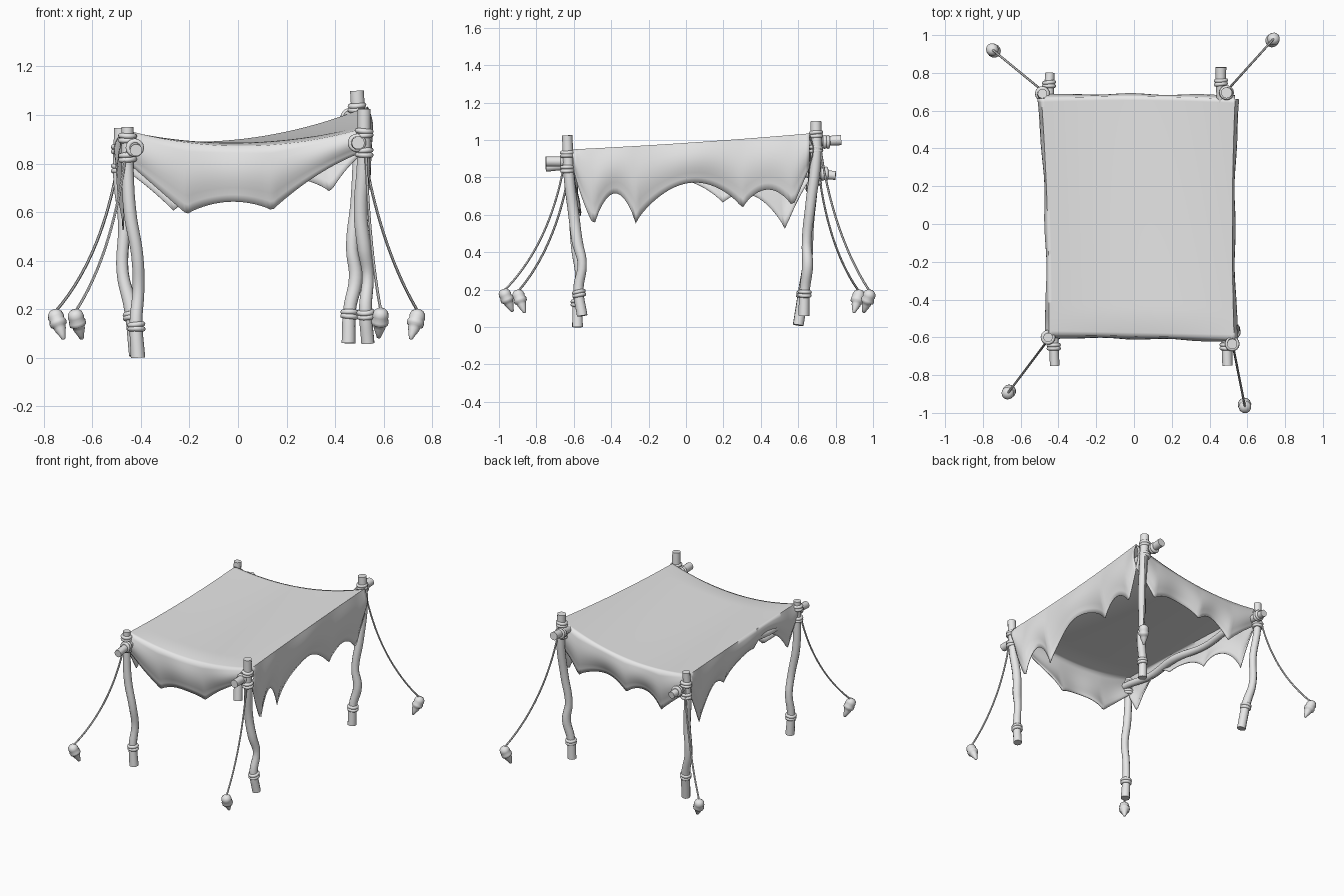
import bpy, bmesh, math, random
from mathutils import Vector

random.seed(4)
cube = bpy.data.objects.get("Cube")
if cube:
    bpy.data.objects.remove(cube, do_unlink=True)

grey = bpy.data.materials.new("plain grey")
grey.use_nodes = True
grey.diffuse_color = (0.8, 0.8, 0.8, 1)
grey.node_tree.nodes["Principled BSDF"].inputs["Base Color"].default_value = (0.8, 0.8, 0.8, 1)


def activate(obj):
    bpy.ops.object.select_all(action='DESELECT')
    obj.select_set(True)
    bpy.context.view_layer.objects.active = obj


def finish(obj, angle=50):
    activate(obj)
    obj.data.materials.clear()
    obj.data.materials.append(grey)
    bpy.ops.object.shade_smooth_by_angle(angle=math.radians(angle))


def tube(name, points, radius, wobble=0.0, sides=3):
    """Round tube along a smooth path, with slightly uneven thickness."""
    curve = bpy.data.curves.new(name, 'CURVE')
    curve.dimensions = '3D'
    curve.bevel_depth = radius
    curve.bevel_resolution = sides
    curve.resolution_u = 6
    curve.use_fill_caps = True
    spline = curve.splines.new('BEZIER')
    spline.bezier_points.add(len(points) - 1)
    for bp, p in zip(spline.bezier_points, points):
        bp.co = p
        bp.radius = 1 + random.uniform(-wobble, wobble)
        bp.handle_left_type = bp.handle_right_type = 'AUTO'
    obj = bpy.data.objects.new(name, curve)
    bpy.context.collection.objects.link(obj)
    activate(obj)
    bpy.ops.object.convert(target='MESH')
    finish(bpy.context.object)


def lashing(name, centre, axis, radius, turns=2):
    """A few rope turns wrapped round a stick."""
    axis = Vector(axis).normalized()
    for i in range(turns):
        tilt = Vector((random.uniform(-.1, .1), random.uniform(-.1, .1), 0))
        bpy.ops.mesh.primitive_torus_add(
            major_segments=20, minor_segments=8, major_radius=radius, minor_radius=0.011,
            location=Vector(centre) + axis * (i - (turns - 1) / 2) * 0.018,
            rotation=(axis + tilt).to_track_quat('Z', 'Y').to_euler())
        bpy.context.object.name = name
        finish(bpy.context.object)


# Posts: crooked sticks, listed from top to bottom
posts = {
    "front_right": [(-.455, -.6, .95), (-.455, -.6, .8), (-.445, -.6, .6), (-.415, -.59, .42),
                    (-.41, -.57, .28), (-.42, -.58, .15), (-.412, -.58, 0)],
    "back_right": [(-.485, .69, .945), (-.49, .68, .75), (-.47, .66, .55), (-.475, .65, .35),
                   (-.44, .63, .2), (-.42, .6, .01)],
    "front_left": [(.52, -.635, 1.025), (.517, -.625, .8), (.505, -.6, .6), (.52, -.58, .45),
                   (.535, -.555, .34), (.525, -.575, .2), (.535, -.555, .06)],
    "back_left": [(.49, .695, 1.1), (.5, .695, .9), (.49, .665, .65), (.47, .645, .45),
                  (.485, .65, .33), (.46, .635, .2), (.455, .63, .06)],
}
for name, path in posts.items():
    tube(name + "_post", path, 0.027, 0.12)
    foot = Vector(path[-1])
    lashing(name + "_foot_binding", foot + (Vector(path[-2]) - foot) * 0.85,
            Vector(path[-2]) - foot, 0.027)

# Long poles carrying the cloth
poles = {
    "right": [(-.42, -.75, .855), (-.425, -.6, .865), (-.44, -.35, .84), (-.425, -.1, .85),
              (-.445, .2, .825), (-.435, .45, .835), (-.45, .69, .82), (-.445, .8, .81)],
    "left": [(.495, -.75, .885), (.49, -.6, .885), (.48, -.3, .89), (.49, 0, .91),
             (.48, .3, .93), (.47, .5, .95), (.46, .7, .99), (.46, .83, 1.0)],
}
for name, path in poles.items():
    tube(name + "_pole", path, 0.026, 0.12)
    for end, side in ((1, "front"), (-2, "back")):
        joint = Vector(path[end])
        top = Vector(posts[side + "_" + name][0])
        outward = Vector((0, -0.05 if side == "front" else 0.05, 0))
        lashing(side + "_" + name + "_pole_binding", joint + outward, (0, 1, 0), 0.027)
        for dz in (-0.04, 0.04):
            lashing(side + "_" + name + "_post_binding",
                    (top.x, top.y, joint.z + dz), (0, 0, 1), 0.028)

# Guy ropes and their ground pegs
anchors = {
    "front_right": ((-.46, -.62, .86), (-.66, -.885, .14)),
    "back_right": ((-.49, .71, .83), (-.74, .915, .14)),
    "front_left": ((.525, -.65, .88), (.585, -.955, .145)),
    "back_left": ((.5, .715, .98), (.73, .97, .14)),
}
PEG = [(0, -.072), (.008, -.068), (.014, -.05), (.024, -.025), (.026, -.012), (.035, -.006),
       (.036, .008), (.031, .02), (.034, .03), (.03, .048), (.018, .06), (0, .063)]


def peg(name, centre, up):
    bm = bmesh.new()
    verts = [bm.verts.new((r, 0, z)) for r, z in PEG]
    edges = [bm.edges.new(pair) for pair in zip(verts, verts[1:])]
    bmesh.ops.spin(bm, geom=verts + edges, cent=(0, 0, 0), axis=(0, 0, 1),
                   angle=math.tau, steps=14, use_merge=True)
    bmesh.ops.remove_doubles(bm, verts=bm.verts, dist=0.0005)
    bmesh.ops.recalc_face_normals(bm, faces=bm.faces)
    mesh = bpy.data.meshes.new(name)
    bm.to_mesh(mesh)
    bm.free()
    obj = bpy.data.objects.new(name, mesh)
    bpy.context.collection.objects.link(obj)
    obj.location = centre
    obj.rotation_euler = up.to_track_quat('Z', 'Y').to_euler()
    finish(obj, 60)


for name, (start, end) in anchors.items():
    a, b = Vector(start), Vector(end)
    out = Vector((b.x - a.x, b.y - a.y, 0)).normalized()
    up = (out * 0.45 + Vector((0, 0, 1))).normalized()
    peg(name + "_peg", b, up)
    b = b + up * 0.05
    path = []
    for i in range(9):
        t = i / 8
        path.append(a.lerp(b, t) - Vector((out.x, out.y, 1)) * 0.045 * 4 * t * (1 - t))
    tube(name + "_rope", path, 0.006, 0, 1)

# Cloth: sagging roof with torn flaps on all four sides
N, DROP = 64, 8
FR, FL = Vector((-.45, -.585, .935)), Vector((.53, -.605, .95))
BR, BL = Vector((-.49, .665, .915)), Vector((.535, .66, 1.035))


def roof(u, v):
    p = FR.lerp(FL, u).lerp(BR.lerp(BL, u), v)
    hang, along = 4 * u * (1 - u), 4 * v * (1 - v)
    p.z -= hang * (0.055 + 0.018 * v + 0.015 * max(0, 1 - v / 0.12) ** 2)
    p.z -= 0.006 * along
    p.x -= 0.012 * along * (2 * u - 1)
    p.y += 0.012 * hang * v
    return p


def hem(s, tips):
    """Height of the torn edge: sharp tips joined by rounded arches."""
    s = min(max(s, tips[0][0]), tips[-1][0])
    for (s0, z0, arch), (s1, z1, _) in zip(tips, tips[1:]):
        if s <= s1:
            k = (s - s0) / (s1 - s0)
            return z0 + (z1 - z0) * k + arch * math.sin(math.pi * k) ** 0.75


# Each tip: position along the side, height, arch rising after it
flaps = [
    (lambda t: roof(t, 0), 0, Vector((0, -1, 0)),
     [(-.45, .80, .0), (-.21, .59, .045), (.14, .605, .03), (.53, .85, 0)]),
    (lambda t: roof(t, 1), 0, Vector((0, 1, 0)),
     [(-.49, .79, .01), (-.26, .6, .08), (0, .66, .07), (.38, .68, .02), (.53, .85, 0)]),
    (lambda t: roof(0, t), 1, Vector((-1, 0, 0)),
     [(-.585, .79, .0), (-.5, .64, .11), (-.15, .77, .06), (.2, .66, .11),
      (.53, .52, .02), (.665, .79, 0)]),
    (lambda t: roof(1, t), 1, Vector((1, 0, 0)),
     [(-.605, .85, -.03), (-.49, .54, .17), (-.27, .55, .18), (.3, .63, .1),
      (.57, .64, .0), (.66, .85, 0)]),
]

bm = bmesh.new()


def sheet(func, nu, nv):
    rows = [[bm.verts.new(func(i / nu, j / nv)) for i in range(nu + 1)] for j in range(nv + 1)]
    for lower, upper in zip(rows, rows[1:]):
        for i in range(nu):
            bm.faces.new((lower[i], lower[i + 1], upper[i + 1], upper[i]))


def flap(edge, axis, outward, tips):
    def point(t, d):
        p = edge(t)
        bottom = hem(p[axis], tips)
        middle = 4 * t * (1 - t)
        ripple = 0.012 * math.sin(t * 17) * d * middle
        p = p + outward * (0.022 * math.sin(math.pi * min(1, d * 1.1)) + ripple - 0.02 * d * middle)
        p.z += (bottom - p.z) * d
        return p
    sheet(point, N, DROP)


sheet(roof, N, N)
for f in flaps:
    flap(*f)
bmesh.ops.remove_doubles(bm, verts=bm.verts, dist=0.0008)
bmesh.ops.recalc_face_normals(bm, faces=bm.faces)
mesh = bpy.data.meshes.new("cloth_canopy")
bm.to_mesh(mesh)
bm.free()
cloth = bpy.data.objects.new("cloth_canopy", mesh)
bpy.context.collection.objects.link(cloth)
finish(cloth, 80)
thick = cloth.modifiers.new("thickness", 'SOLIDIFY')
thick.thickness = 0.005
